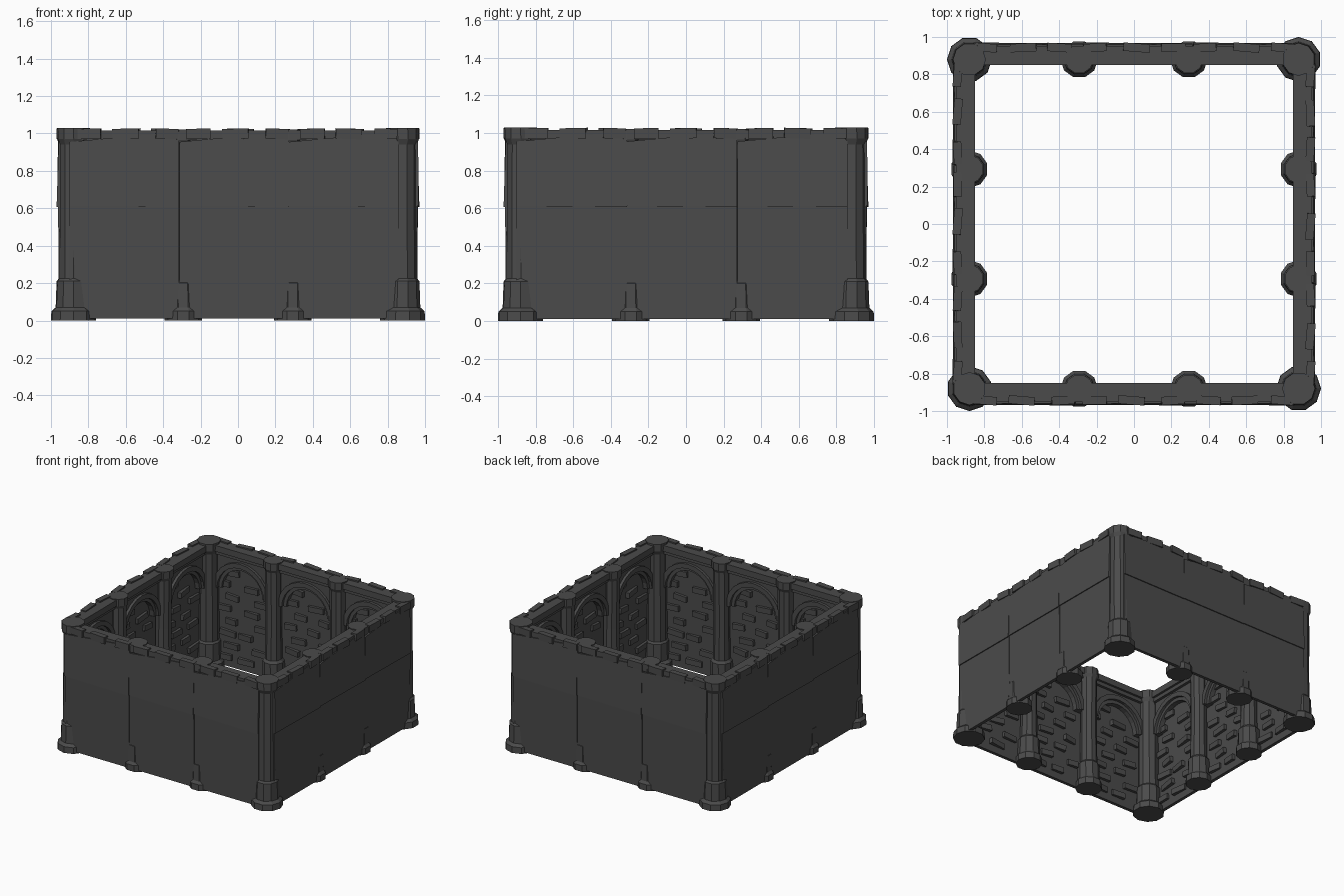
import bpy, bmesh, math, random
from mathutils import Matrix

if "Cube" in bpy.data.objects:
    bpy.data.objects.remove(bpy.data.objects["Cube"])

random.seed(4)
stone = bpy.data.materials.new("dark grey stone")
stone.diffuse_color = (0.07, 0.07, 0.07, 1)
stone.use_nodes = True
stone.node_tree.nodes["Principled BSDF"].inputs["Base Color"].default_value = stone.diffuse_color

BAYS = (-0.587, 0.0, 0.587)      # bay centres along one wall


def hexa(bm, pts):
    """Six-sided block from 4 outer points and 4 inner points."""
    v = [bm.verts.new(p) for p in pts]
    for f in ((0, 1, 2, 3), (7, 6, 5, 4), (0, 4, 5, 1),
              (1, 5, 6, 2), (2, 6, 7, 3), (3, 7, 4, 0)):
        bm.faces.new([v[i] for i in f])


def box(bm, x0, x1, y0, y1, z0, z1):
    hexa(bm, [(x0, y0, z0), (x1, y0, z0), (x1, y0, z1), (x0, y0, z1),
              (x0, y1, z0), (x1, y1, z0), (x1, y1, z1), (x0, y1, z1)])


def rough_block(bm, x, y, z, w, d, h, tilt=0.1):
    """Slightly tapered, twisted stone."""
    r = bmesh.ops.create_cube(bm, size=1)
    m = (Matrix.Translation((x, y, z))
         @ Matrix.Rotation(random.uniform(-tilt, tilt), 4, 'Z')
         @ Matrix.Rotation(random.uniform(-tilt, tilt) * 0.5, 4, 'Y')
         @ Matrix.Diagonal((w, d, h, 1)))
    bmesh.ops.transform(bm, matrix=m, verts=r["verts"])


def lathe(bm, x, y, profile, n=10):
    """Faceted column, slightly uneven."""
    rings = []
    for r, z in profile:
        s = random.uniform(-0.03, 0.03) if 0.1 < z < 1 else 0
        rings.append([bm.verts.new((x + r * math.cos(2 * math.pi * i / n + s),
                                    y + r * math.sin(2 * math.pi * i / n + s), z))
                      for i in range(n)])
    for a, b in zip(rings, rings[1:]):
        for i in range(n):
            j = (i + 1) % n
            bm.faces.new((a[i], a[j], b[j], b[i]))
    bm.faces.new(rings[0][::-1])
    bm.faces.new(rings[-1])


def arch(bm, cx, cz, r0, r1, y0, y1, n=12):
    """Half-ring of stone."""
    for i in range(n):
        c = [(math.cos(a), math.sin(a)) for a in
             (math.pi * i / n, math.pi * (i + 1) / n)]
        q = [(cx + r * u, cz + r * w) for r, (u, w) in
             ((r0, c[0]), (r1, c[0]), (r1, c[1]), (r0, c[1]))]
        hexa(bm, [(x, y0, z) for x, z in q] + [(x, y1, z) for x, z in q])


def four(name, bm):
    """Place the part on all four sides of the room."""
    bmesh.ops.recalc_face_normals(bm, faces=bm.faces)
    me = bpy.data.meshes.new(name)
    bm.to_mesh(me)
    bm.free()
    me.materials.append(stone)
    for side, k in (("front", 0), ("right", 1), ("back", 2), ("left", 3)):
        ob = bpy.data.objects.new(f"{side}_{name}", me)
        ob.rotation_euler.z = k * math.pi / 2
        bpy.context.collection.objects.link(ob)


# Outer wall slabs: two courses, each slab leaning a little, sloping top edge
bm = bmesh.new()
for c in BAYS:
    a, b = c - 0.313, c + 0.272
    hexa(bm, [(a, -0.955, 0.01), (b, -0.957, 0.01), (b, -0.962, 0.612), (a, -0.958, 0.612),
              (a, -0.93, 0.01), (b, -0.93, 0.01), (b, -0.93, 0.612), (a, -0.93, 0.612)])
    hexa(bm, [(a, -0.966, 0.612), (b, -0.97, 0.606), (b, -0.957, 1.01), (a, -0.963, 0.955),
              (a, -0.93, 0.612), (b, -0.93, 0.606), (b, -0.93, 1.01), (a, -0.93, 0.955)])
four("wall_slabs", bm)

# Top beam with a small ledge on the inside
bm = bmesh.new()
box(bm, -0.88, 0.88, -0.952, -0.85, 0.965, 1.015)
box(bm, -0.88, 0.88, -0.94, -0.868, 0.935, 0.965)
four("top_beam", bm)

# Loose stones along the outer top edge
bm = bmesh.new()
for c in BAYS:
    for dx, w in ((-0.2, 0.13), (0.0, 0.14), (0.19, 0.12)):
        rough_block(bm, c + dx + random.uniform(-0.02, 0.02), -0.943, 0.998,
                    w, 0.045, 0.055)
four("top_stones", bm)

# Bricks standing out of the inner wall face
bm = bmesh.new()
for c in BAYS:
    for row in range(8):
        z = 0.09 + row * 0.1
        for dx in ((-0.14, 0.09) if row % 2 else (-0.04, 0.17)):
            if row == 7 and abs(dx) > 0.1:
                continue
            rough_block(bm, c + dx + random.uniform(-0.03, 0.03), -0.925, z,
                        random.uniform(0.09, 0.14), 0.035, 0.045, 0.14)
four("wall_bricks", bm)

# Spandrels above the arches, then stepped arch ribs
bm = bmesh.new()
N = 12
for c in BAYS:
    for i in range(N):
        a0, a1 = math.pi * i / N, math.pi * (i + 1) / N
        p = [(c + 0.22 * math.cos(t), 0.66 + 0.22 * math.sin(t)) for t in (a0, a1)]
        e = [(c + 0.2935 * math.cos(t), 0.95) for t in (a0, a1)]
        q = [p[0], e[0], e[1], p[1]]
        hexa(bm, [(x, -0.935, z) for x, z in q] + [(x, -0.89, z) for x, z in q])
four("arch_spandrels", bm)

bm = bmesh.new()
for c in BAYS:
    arch(bm, c, 0.66, 0.212, 0.25, -0.93, -0.868)
    arch(bm, c, 0.66, 0.185, 0.214, -0.93, -0.89)
four("arch_ribs", bm)

# Columns between the bays, and one corner column per side
bm = bmesh.new()
for x in (-0.293, 0.293):
    lathe(bm, x, -0.88, [(0.1, 0), (0.1, 0.05), (0.085, 0.07), (0.082, 0.2),
                         (0.066, 0.22), (0.062, 0.55), (0.064, 0.94),
                         (0.076, 0.965), (0.076, 1.022)])
four("wall_columns", bm)

bm = bmesh.new()
lathe(bm, 0.88, -0.88, [(0.12, 0), (0.118, 0.05), (0.095, 0.07), (0.09, 0.21),
                        (0.078, 0.225), (0.076, 0.6), (0.074, 0.94),
                        (0.088, 0.97), (0.088, 1.03)])
four("corner_column", bm)
